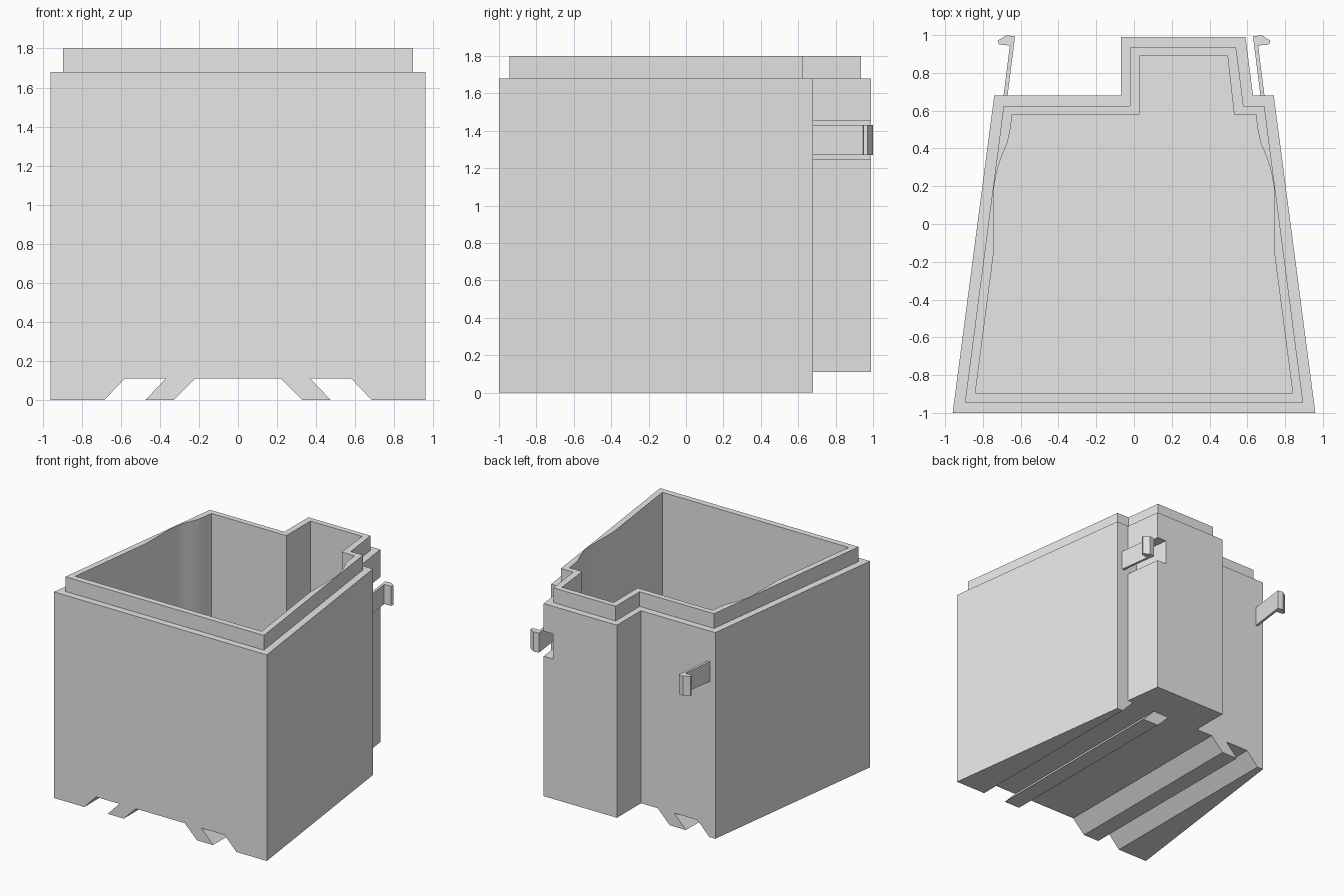
import bpy, bmesh, math
from mathutils import Vector

cube = bpy.data.objects.get("Cube")
if cube:
    bpy.data.objects.remove(cube, do_unlink=True)

grey = bpy.data.materials.new("plain_grey")
grey.use_nodes = True
grey.diffuse_color = (0.8, 0.8, 0.8, 1)
grey.node_tree.nodes["Principled BSDF"].inputs["Base Color"].default_value = (0.8, 0.8, 0.8, 1)


def prism(name, points, low, high, axis="z"):
    """Extrude a flat outline along z, or an x-z outline along y."""
    bm = bmesh.new()
    if axis == "z":
        base, push = [(a, b, low) for a, b in points], Vector((0, 0, high - low))
    else:
        base, push = [(a, low, b) for a, b in points], Vector((0, high - low, 0))
    face = bm.faces.new([bm.verts.new(p) for p in base])
    top = bmesh.ops.extrude_face_region(bm, geom=[face])["geom"]
    bmesh.ops.translate(bm, vec=push, verts=[v for v in top if isinstance(v, bmesh.types.BMVert)])
    bmesh.ops.recalc_face_normals(bm, faces=bm.faces)
    mesh = bpy.data.meshes.new(name)
    bm.to_mesh(mesh)
    bm.free()
    mesh.materials.append(grey)
    obj = bpy.data.objects.new(name, mesh)
    bpy.context.collection.objects.link(obj)
    return obj


def combine(target, tool, operation):
    """Apply a boolean and discard the tool."""
    tool.hide_render = True
    mod = target.modifiers.new(operation, "BOOLEAN")
    mod.operation, mod.solver, mod.object = operation, "EXACT", tool
    bpy.context.view_layer.objects.active = target
    bpy.ops.object.modifier_apply(modifier=mod.name)
    bpy.data.objects.remove(tool, do_unlink=True)


def mirrored(points):
    return [(-x, y) for x, y in points]


# Container body with the rear bay, and the stepped rim
outline = [(-0.96, -1), (0.96, -1), (0.74, 0.68), (0.63, 0.68),
           (0.59, 0.99), (-0.07, 0.99), (-0.07, 0.68), (-0.74, 0.68)]
rim_line = [(-0.895, -0.945), (0.895, -0.945), (0.69, 0.625), (0.58, 0.625),
            (0.54, 0.935), (-0.02, 0.935), (-0.02, 0.625), (-0.69, 0.625)]
body = prism("container_body", outline, 0, 1.68)
combine(body, prism("rim", rim_line, 1.5, 1.8), "UNION")

# Hollow interior with bulging side walls
side = [(0.84, -0.895), (0.74, -0.13), (0.74, 0.2), (0.732, 0.25), (0.72, 0.3),
        (0.70, 0.36), (0.67, 0.43), (0.655, 0.5), (0.645, 0.58)]
bay = [(0.53, 0.58), (0.495, 0.89), (0.03, 0.89), (0.03, 0.58)]
combine(body, prism("cavity", side + bay + mirrored(side)[::-1], 0.21, 2), "DIFFERENCE")

# Underside: raised bay floor, central channel and slanted slots
DEPTH = 0.11
under_bay = [(-0.3, 0.68), (0.8, 0.68), (0.8, 1.2), (-0.3, 1.2)]
combine(body, prism("bay_step", under_bay, -0.2, DEPTH), "DIFFERENCE")
channel = [(-0.44, -DEPTH), (0.44, -DEPTH), (0.22, DEPTH), (-0.22, DEPTH)]
slot = [(0.79, -DEPTH), (0.58, -DEPTH), (0.37, DEPTH), (0.58, DEPTH)]
for shape in (channel, slot, mirrored(slot)):
    combine(body, prism("channel", shape, -1.2, 1.2, "y"), "DIFFERENCE")

# Clearance notch beside the clip
notch = [(0.545, 0.68), (0.9, 0.68), (0.9, 1.1), (0.492, 1.1)]
combine(body, prism("notch", notch, 1.25, 1.455), "DIFFERENCE")

# Rear clips with hooked tips
clip = [(0.672, 0.66), (0.693, 0.66), (0.657, 0.945), (0.715, 0.95),
        (0.722, 0.97), (0.675, 1.0), (0.63, 0.993)]
prism("left_clip", clip, 1.27, 1.43)
prism("right_clip", mirrored(clip), 1.27, 1.43)

# Smooth the curved walls, keep corners sharp
bpy.ops.object.select_all(action="DESELECT")
body.select_set(True)
bpy.context.view_layer.objects.active = body
bpy.ops.object.shade_smooth_by_angle(angle=math.radians(15))
